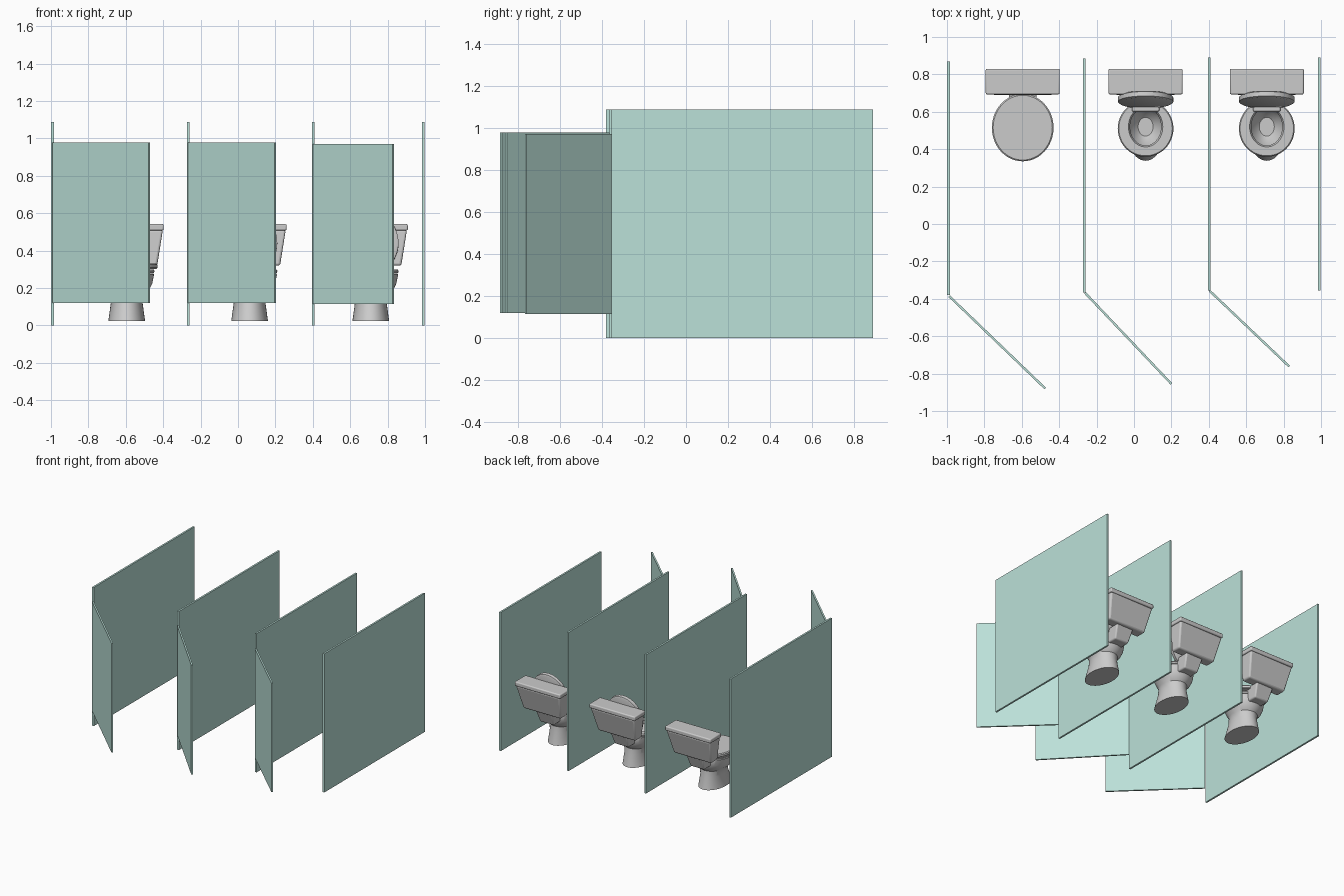
import bpy, bmesh, math
from mathutils import Vector

if "Cube" in bpy.data.objects:
    bpy.data.objects.remove(bpy.data.objects["Cube"])

teal = bpy.data.materials.new("pale_teal")
teal.diffuse_color = (0.50, 0.75, 0.69, 1)
teal.use_nodes = True
teal.node_tree.nodes["Principled BSDF"].inputs["Base Color"].default_value = teal.diffuse_color


def finish(bm, name, bevel=0.0, smooth=False, mat=None):
    bmesh.ops.recalc_face_normals(bm, faces=bm.faces)
    me = bpy.data.meshes.new(name)
    bm.to_mesh(me)
    bm.free()
    ob = bpy.data.objects.new(name, me)
    bpy.context.collection.objects.link(ob)
    if mat:
        me.materials.append(mat)
    if bevel:
        m = ob.modifiers.new("bevel", "BEVEL")
        m.width, m.segments = bevel, 3
    if smooth:
        bpy.ops.object.select_all(action='DESELECT')
        bpy.context.view_layer.objects.active = ob
        ob.select_set(True)
        bpy.ops.object.shade_smooth_by_angle(angle=math.radians(35))
    return ob


def panel(name, a, b, z0, z1, t):
    """Upright board whose centre line runs from a to b in plan."""
    a, b = Vector(a), Vector(b)
    d = (b - a).normalized()
    n = Vector((-d.y, d.x)) * t / 2
    bm = bmesh.new()
    base = [bm.verts.new((p.x, p.y, z0)) for p in (a - n, b - n, b + n, a + n)]
    f = bm.faces.new(base)
    ext = bmesh.ops.extrude_face_region(bm, geom=[f])["geom"]
    bmesh.ops.translate(bm, vec=(0, 0, z1 - z0),
                        verts=[v for v in ext if isinstance(v, bmesh.types.BMVert)])
    return finish(bm, name, mat=teal)


def loft(name, sections, closed=False, n=48):
    """Stack of ellipses (z, centre y, x radius, y radius)."""
    bm = bmesh.new()
    rings = []
    for z, cy, rx, ry in sections:
        rings.append([bm.verts.new((rx * math.cos(i * math.tau / n),
                                    cy + ry * math.sin(i * math.tau / n), z)) for i in range(n)])
    pairs = list(zip(rings, rings[1:]))
    if closed:
        pairs.append((rings[-1], rings[0]))
    else:
        bm.faces.new(rings[0])
        bm.faces.new(rings[-1])
    for r, s in pairs:
        for i in range(n):
            j = (i + 1) % n
            bm.faces.new((r[i], r[j], s[j], s[i]))
    return finish(bm, name, smooth=True)


def tapered_box(name, low, high, bevel):
    """Box between two rectangles (half width, y0, y1, z)."""
    bm = bmesh.new()
    for w, y0, y1, z in (low, high):
        for p in ((-w, y0), (w, y0), (w, y1), (-w, y1)):
            bm.verts.new((*p, z))
    bmesh.ops.convex_hull(bm, input=bm.verts)
    bmesh.ops.dissolve_limit(bm, angle_limit=0.02, verts=bm.verts, edges=bm.edges)
    return finish(bm, name, bevel, True)


def toilet(x, tag, lid_open):
    # pedestal sweeping up into the hollow bowl
    parts = [loft("bowl_" + tag, [
        (.025, .49, .098, .152), (.12, .50, .085, .122), (.165, .505, .095, .112),
        (.19, .51, .12, .128), (.225, .51, .137, .140), (.272, .51, .146, .148),
        (.278, .51, .142, .146), (.278, .515, .100, .112), (.25, .52, .085, .100),
        (.21, .52, .068, .082), (.18, .52, .040, .050)])]
    # seat ring
    parts.append(loft("seat_" + tag, [
        (.280, .51, .146, .148), (.292, .51, .149, .151), (.300, .51, .143, .145),
        (.300, .52, .092, .108), (.280, .52, .083, .100)], closed=True))
    # cistern, its cover and the shelf joining it to the bowl
    parts.append(tapered_box("tank_" + tag, (.163, .69, .77, .32), (.193, .70, .825, .51), .012))
    parts.append(tapered_box("tank_cover_" + tag, (.198, .693, .83, .508), (.198, .693, .83, .542), .008))
    parts.append(tapered_box("tank_shelf_" + tag, (.06, .60, .71, .22), (.075, .60, .75, .325), .01))
    # lid, closed or leaning back on the cistern
    if lid_open:
        lid = loft("lid_" + tag, [(-.018, 0, .138, .155), (-.012, 0, .148, .165),
                                  (.012, 0, .148, .165), (.018, 0, .138, .155)])
        lid.rotation_euler.x = math.radians(79)
        lid.location = (0, .665, .44)
    else:
        lid = loft("lid_" + tag, [(.303, .515, .158, .173), (.309, .515, .165, .18),
                                  (.325, .515, .165, .18), (.331, .515, .158, .173)])
    parts.append(lid)
    for p in parts:
        p.location.x = x


# dividing walls: x, front y, back y
for i, (x, y0, y1) in enumerate([(-.992, -.38, .87), (-.265, -.365, .885),
                                 (.402, -.355, .89), (.99, -.355, .89)]):
    panel(f"partition_{i + 1}", (x, y0), (x, y1), 0, 1.087, .014)

# half-open doors: hinge, free edge, bottom, top
for i, (a, b, z0, z1) in enumerate([((-.988, -.386), (-.474, -.88), .12, .977),
                                    ((-.262, -.368), (.2, -.855), .12, .977),
                                    ((.404, -.357), (.83, -.762), .115, .97)]):
    panel(f"door_{i + 1}", a, b, z0, z1, .012)

for x, tag, is_open in ((-.595, "left", False), (.062, "middle", True), (.71, "right", True)):
    toilet(x, tag, is_open)
